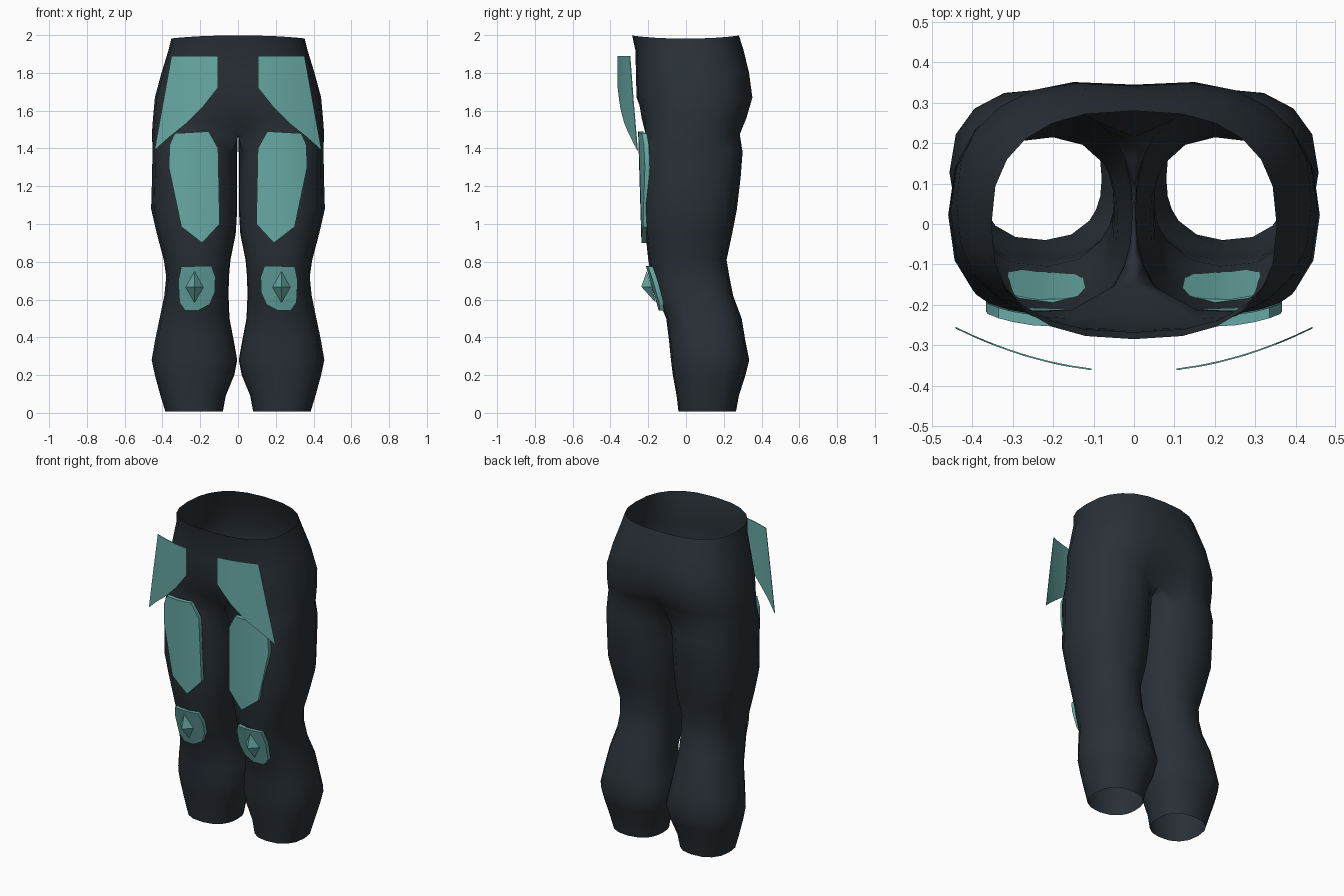
import bpy, bmesh, math

if "Cube" in bpy.data.objects:
    bpy.data.objects.remove(bpy.data.objects["Cube"])

def material(name, col):
    m = bpy.data.materials.new(name)
    m.diffuse_color = (*col, 1)
    m.use_nodes = True
    m.node_tree.nodes["Principled BSDF"].inputs["Base Color"].default_value = m.diffuse_color
    return m

CLOTH = material("charcoal cloth", (0.022, 0.030, 0.038))
TEAL = material("teal armour", (0.14, 0.41, 0.38))

def finish(bm, name, mat, angle=40):
    """Turn a bmesh into a mirrored, smooth-shaded object."""
    bmesh.ops.recalc_face_normals(bm, faces=bm.faces)
    me = bpy.data.meshes.new(name)
    bm.to_mesh(me)
    bm.free()
    me.materials.append(mat)
    ob = bpy.data.objects.new(name, me)
    bpy.context.collection.objects.link(ob)
    bpy.ops.object.select_all(action='DESELECT')
    ob.select_set(True)
    bpy.context.view_layer.objects.active = ob
    bpy.ops.object.shade_smooth_by_angle(angle=math.radians(angle))
    mir = ob.modifiers.new("mirror", 'MIRROR')
    mir.merge_threshold = 0.003
    return ob

def sup(v, e):
    return math.copysign(abs(v) ** e, v)

# ---- trousers: one half lofted from ankle to waist ----
OUT, INN = 13, 5   # points on the outer arc, and on the inner thigh

def leg_ring(z, x0, x1, y0, y1):
    cx, rx, cy, ry = (x0 + x1) / 2, (x1 - x0) / 2, (y0 + y1) / 2, (y1 - y0) / 2
    degs = [-140 + 280 * i / (OUT - 1) for i in range(OUT)]
    degs += [140 + 80 * (i + 1) / (INN + 1) for i in range(INN)]
    return [(cx + rx * sup(math.cos(math.radians(a)), 0.85),
             cy + ry * sup(math.sin(math.radians(a)), 0.85), z) for a in degs]

def hip_ring(z, w, y0, y1, pull_f, pull_b, lift):
    cy, ry = (y0 + y1) / 2, (y1 - y0) / 2
    pts = []
    for i in range(OUT):
        t = math.pi * i / (OUT - 1)
        x = 0 if i in (0, OUT - 1) else w * sup(math.sin(t), 0.8)
        y = cy - ry * sup(math.cos(t), 0.8)
        k = {0: 1, 1: 0.25}.get(min(i, OUT - 1 - i), 0)
        y += k * (pull_f if i < OUT / 2 else -pull_b)
        pts.append((x, y, z + lift * math.cos(t) ** 2))
    return pts

# height, inner x, outer x, front y, back y
LEG = [(0.008, 0.08, 0.385, -0.04, 0.265), (0.09, 0.065, 0.41, -0.05, 0.28),
       (0.20, 0.02, 0.44, -0.07, 0.315), (0.28, 0.004, 0.457, -0.08, 0.335),
       (0.38, 0.022, 0.44, -0.09, 0.315), (0.50, 0.045, 0.415, -0.105, 0.295),
       (0.62, 0.05, 0.39, -0.155, 0.25), (0.72, 0.048, 0.38, -0.185, 0.23),
       (0.81, 0.04, 0.393, -0.20, 0.215), (0.95, 0.012, 0.43, -0.215, 0.245),
       (1.08, 0.004, 0.46, -0.225, 0.27), (1.25, 0.004, 0.455, -0.232, 0.29),
       (1.38, 0.004, 0.453, -0.238, 0.30)]
# height, half width, front y, back y, front dip, back cleft, centre lift
HIP = [(1.49, 0.455, -0.245, 0.315, 0.10, 0.10, -0.02), (1.56, 0.45, -0.25, 0.34, 0.03, 0.05, 0),
       (1.67, 0.44, -0.262, 0.365, 0, 0.02, 0), (1.80, 0.405, -0.265, 0.345, 0, 0.012, 0),
       (1.92, 0.368, -0.268, 0.305, 0, 0, 0), (1.982, 0.353, -0.285, 0.28, 0, 0, 0.016)]

bm = bmesh.new()
rings = [leg_ring(*r) for r in LEG]
hips = [hip_ring(*r) for r in HIP]
# crotch seam running under the body from back to front
b, f = hips[0][-1], hips[0][0]
for i in range(INN):
    u = (i + 1) / (INN + 1)
    hips[0].append((0, b[1] + (f[1] - b[1]) * u, 1.47 + 0.03 * math.sin(math.pi * u)))
rings += hips
vr = [[bm.verts.new(p) for p in r] for r in rings]
for lo, hi in zip(vr, vr[1:]):
    closed = len(hi) == OUT + INN
    n = len(hi) if closed else OUT - 1
    for i in range(n):
        j = (i + 1) % len(hi)
        bm.faces.new((lo[i], lo[j], hi[j], hi[i]))
finish(bm, "trousers", CLOTH, 60)

# ---- armour plates: outline in x/z, bent by a depth rule ----
def plate(name, outline, depth, thick, rim, cuts):
    bm = bmesh.new()
    face = bm.faces.new([bm.verts.new((x, 0, z)) for x, z in outline])
    bmesh.ops.inset_region(bm, faces=[face], thickness=0.014)
    inner = set(face.verts)
    tag = bm.verts.layers.float.new("rim")
    for v in bm.verts:
        v[tag] = 0 if v in inner else rim
    for c in cuts:
        bmesh.ops.bisect_plane(bm, geom=bm.verts[:] + bm.edges[:] + bm.faces[:],
                               plane_co=(c, 0, 0), plane_no=(1, 0, 0))
    for v in bm.verts:
        edge = rim if v.is_boundary else 0
        v.co.y = depth(v.co.x, v.co.z) + edge
    # back wall
    ret = bmesh.ops.extrude_face_region(bm, geom=bm.faces[:], use_keep_orig=True)
    for v in [g for g in ret["geom"] if isinstance(g, bmesh.types.BMVert)]:
        v.co.y += thick
    return finish(bm, name, TEAL, 50)

plate("hip_plates",
      [(0.105, 1.89), (0.352, 1.89), (0.442, 1.39), (0.37, 1.455), (0.27, 1.535),
       (0.19, 1.615), (0.107, 1.72)],
      lambda x, z: -0.371 + 0.56 * x * x, 0.004, 0.003,
      [0.16, 0.21, 0.26, 0.31, 0.36, 0.40])

plate("thigh_plates",
      [(0.105, 1.40), (0.155, 1.49), (0.335, 1.48), (0.362, 1.42), (0.366, 1.30),
       (0.30, 0.985), (0.19, 0.90), (0.097, 1.0)],
      lambda x, z: -0.262 + 1.1 * (x - 0.2) ** 2 + 0.03 * (1.5 - z), 0.026, 0.008,
      [0.15, 0.2, 0.25, 0.3])

def knee_y(x, z):
    return -0.152 - 0.29 * (z - 0.54) + 1.5 * (x - 0.215) ** 2

plate("knee_plates",
      [(0.12, 0.72), (0.14, 0.778), (0.30, 0.775), (0.316, 0.70), (0.31, 0.585),
       (0.28, 0.542), (0.21, 0.542), (0.15, 0.575), (0.122, 0.64)],
      knee_y, 0.025, 0.008, [0.18, 0.24])

# ---- pointed studs on the knees ----
bm = bmesh.new()
corners = [(0.23, 0.75), (0.277, 0.665), (0.23, 0.583), (0.183, 0.665)]
base = [bm.verts.new((x, knee_y(x, z) + 0.004, z)) for x, z in corners]
tip = bm.verts.new((0.23, -0.236, 0.668))
for i in range(4):
    bm.faces.new((base[i], base[(i + 1) % 4], tip))
bm.faces.new(base[::-1])
finish(bm, "knee_studs", TEAL, 5)
